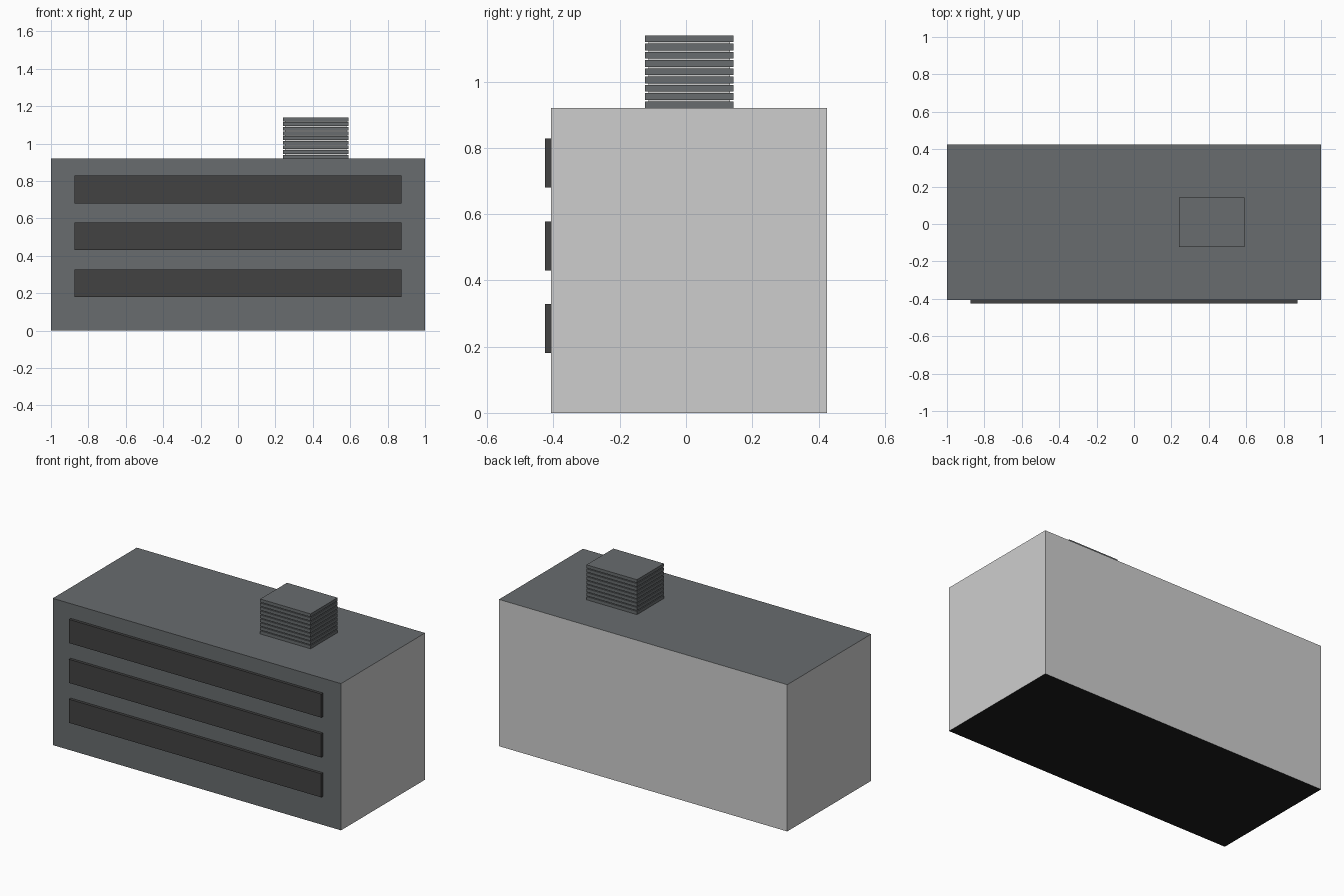
import bpy
import bmesh

if "Cube" in bpy.data.objects:
    bpy.data.objects.remove(bpy.data.objects["Cube"])


def material(name, srgb):
    m = bpy.data.materials.new(name)
    lin = [((c / 255 + 0.055) / 1.055) ** 2.4 for c in srgb]
    m.diffuse_color = (*lin, 1)
    m.use_nodes = True
    m.node_tree.nodes["Principled BSDF"].inputs["Base Color"].default_value = m.diffuse_color
    return m


slate = material("slate_grey", (104, 108, 110))
pale = material("pale_concrete", (206, 206, 206))
glass = material("dark_glass", (66, 66, 66))
black = material("underside_black", (28, 28, 28))


def box(name, lo, hi, *mats):
    """Axis-aligned box between two corners."""
    bm = bmesh.new()
    bmesh.ops.create_cube(bm, size=1)
    for v in bm.verts:
        v.co = [lo[i] + (v.co[i] + 0.5) * (hi[i] - lo[i]) for i in range(3)]
    mesh = bpy.data.meshes.new(name)
    bm.to_mesh(mesh)
    bm.free()
    for m in mats:
        mesh.materials.append(m)
    obj = bpy.data.objects.new(name, mesh)
    bpy.context.collection.objects.link(obj)
    return obj


# Main block: slate front and roof, pale sides and back, black underside
block = box("building_block", (-1, -0.407, 0), (1, 0.425, 0.92), pale, slate, black)
for f in block.data.polygons:
    if f.normal.z < -0.5:
        f.material_index = 2
    elif f.normal.z > 0.5 or f.normal.y < -0.5:
        f.material_index = 1

# Window bands, one per storey, standing slightly proud of the front
for i in range(3):
    z = 0.18 + 0.25 * i
    box(f"window_band_{i + 1}", (-0.875, -0.425, z), (0.875, -0.405, z + 0.148), glass)

# Rooftop plant unit: stacked louvre slats around a recessed core
x0, x1, y0, y1 = 0.24, 0.59, -0.123, 0.143
count, pitch, gap = 9, 0.0249, 0.005
for i in range(count):
    z = 0.92 + pitch * i
    box(f"louvre_slat_{i + 1}", (x0, y0, z), (x1, y1, z + pitch - gap), slate)
box("louvre_core", (x0 + 0.01, y0 + 0.01, 0.915), (x1 - 0.01, y1 - 0.01, 1.13), pale)
